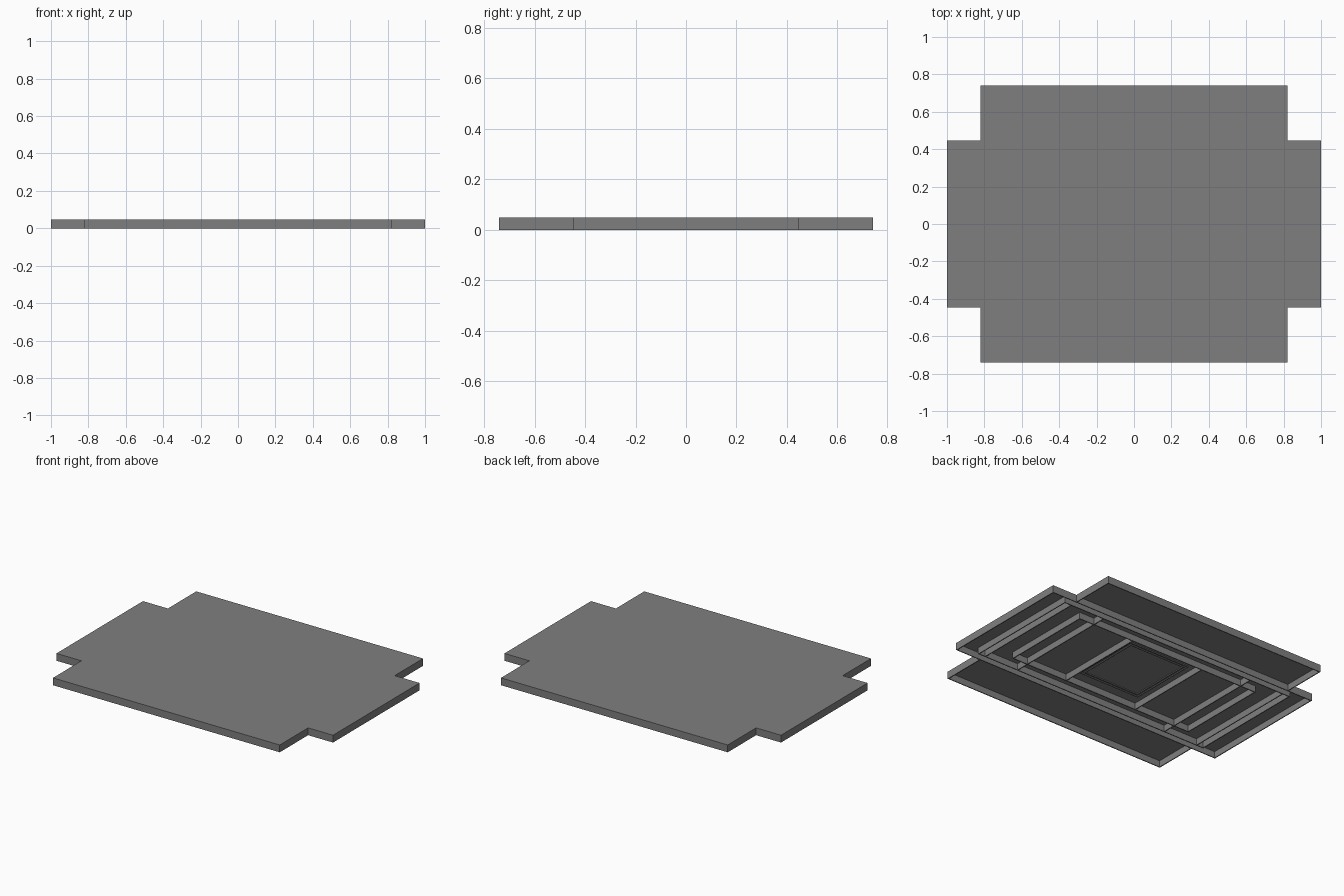
import bpy

if "Cube" in bpy.data.objects:
    bpy.data.objects.remove(bpy.data.objects["Cube"])

H = 0.048   # overall height
T = 0.006   # sheet thickness

# Dark grey finish shared by every part
grey = bpy.data.materials.new("dark_grey")
grey.diffuse_color = (0.213, 0.213, 0.213, 1)
grey.use_nodes = True
grey.node_tree.nodes["Principled BSDF"].inputs["Base Color"].default_value = grey.diffuse_color


def box(name, x0, x1, y0, y1, z0=0.0, z1=H):
    bpy.ops.mesh.primitive_cube_add(
        size=1, location=((x0 + x1) / 2, (y0 + y1) / 2, (z0 + z1) / 2))
    o = bpy.context.object
    o.name = name
    o.scale = (x1 - x0, y1 - y0, z1 - z0)
    bpy.ops.object.transform_apply(location=True, rotation=False, scale=True)
    o.data.materials.append(grey)
    return o


def frame(name, a, b, z0=0.0, z1=H - T):
    # rectangular ring of thin walls, outer half sizes a and b
    for s, side in ((1, "right"), (-1, "left")):
        box(f"{name}_{side}", *sorted((s * a, s * (a - T))), -b, b, z0, z1)
    for s, side in ((1, "back"), (-1, "front")):
        box(f"{name}_{side}", -a + T, a - T, *sorted((s * b, s * (b - T))), z0, z1)


# Cross-shaped top sheet
plate = bpy.data.meshes.new("top_sheet")
X, x, Y, y = 1.0, 0.82, 0.74, 0.447
quarter = [(X, y), (x, y), (x, Y)]
outline = (quarter + [(-a, b) for a, b in reversed(quarter)]
           + [(-a, -b) for a, b in quarter] + [(a, -b) for a, b in reversed(quarter)])
plate.from_pydata([(a, b, H - T) for a, b in outline], [], [list(range(12))])
plate.materials.append(grey)
top = bpy.data.objects.new("top_sheet", plate)
bpy.context.collection.objects.link(top)
solid = top.modifiers.new("thickness", 'SOLIDIFY')
solid.thickness = T
solid.offset = 1

# Outer skirt: middle tray, then the two side trays
frame("middle_tray_wall", X, y)
for s, side in ((1, "back"), (-1, "front")):
    box(f"{side}_tray_edge", -x, x, *sorted((s * Y, s * (Y - T))), 0, H - T)
    for m, end in ((1, "right"), (-1, "left")):
        box(f"{side}_tray_{end}_end", *sorted((m * x, m * (x - T))),
            *sorted((s * y, s * (Y - T))), 0, H - T)

# Nested frames on the underside
frame("outer_inner_frame", 0.87, 0.40)
frame("core_frame", 0.68, 0.31)

# Cross walls: tray ends, core ribs and centre bars
for s, side in ((1, "right"), (-1, "left")):
    for name, a, b in (("tray_end_rib", 0.82, 0.40 - T), ("core_rib", 0.57, 0.40 - T),
                       ("centre_bar", 0.27, 0.31 - T)):
        box(f"{side}_{name}", *sorted((s * a, s * (a - T))), -b, b, 0, H - T)

# Low double ridge around the centre panel
frame("centre_ridge_outer", 0.225, 0.235, H - T - 0.006, H - T)
frame("centre_ridge_inner", 0.205, 0.215, H - T - 0.006, H - T)
